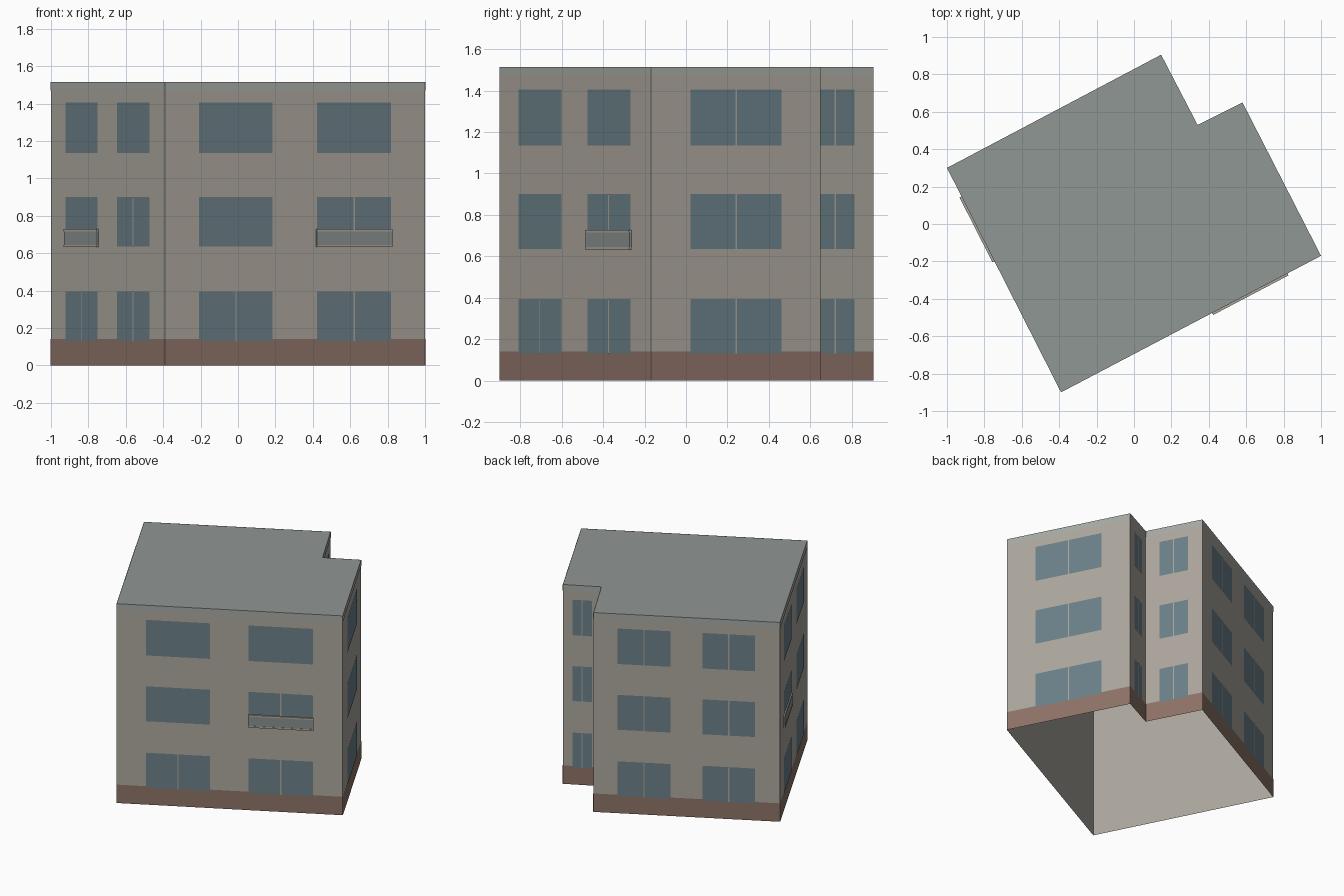
import bpy
from mathutils import Vector

if "Cube" in bpy.data.objects:
    bpy.data.objects.remove(bpy.data.objects["Cube"])

H = 1.515                                   # roof height
PLAN = [Vector(p) for p in [(-1.0, 0.30), (-0.39, -0.90), (1.0, -0.17),
                            (0.58, 0.65), (0.34, 0.53), (0.145, 0.905)]]
ROWS = [(0.13, 0.395), (0.635, 0.90), (1.135, 1.405)]
PAIR = [(0.13, 0.413), (0.584, 0.868)]      # two windows on a long wall
WIDE, NARROW = [(0.232, 0.768)], [(0.25, 0.75)]
COLUMNS = [PAIR, PAIR, WIDE, NARROW, NARROW, PAIR]
# (wall, row, column) of windows without a centre bar
PLAIN = {(0, 2, 0), (0, 2, 1), (0, 1, 0), (1, 2, 0), (1, 2, 1), (1, 1, 0)}
BALCONIES = [(0, 0), (1, 1)]                # (wall, column) on the middle row


def material(name, rgb):
    m = bpy.data.materials.new(name)
    m.diffuse_color = (*rgb, 1)
    m.use_nodes = True
    m.node_tree.nodes["Principled BSDF"].inputs["Base Color"].default_value = m.diffuse_color
    return m


WALL = material("wall", (0.41, 0.38, 0.335))
ROOF = material("roof", (0.28, 0.31, 0.295))
TRIM = material("trim", (0.38, 0.40, 0.37))
BASE = material("base", (0.27, 0.17, 0.135))
GLASS = material("glass", (0.147, 0.216, 0.246))
PANEL = material("balcony_panel", (0.25, 0.28, 0.27))


def make(name, verts, faces, mat):
    me = bpy.data.meshes.new(name)
    me.from_pydata(verts, [], faces)
    me.materials.append(mat)
    ob = bpy.data.objects.new(name, me)
    bpy.context.collection.objects.link(ob)
    return ob


def on_wall(i, t, out):
    """Plan point at fraction t along wall i, pushed outwards."""
    a, b = PLAN[i], PLAN[(i + 1) % len(PLAN)]
    d = (b - a).normalized()
    return a.lerp(b, t) + Vector((d.y, -d.x)) * out


def quads(name, rects, mat):
    """Flat panels; each rect is wall, t0, t1, z0, z1, out."""
    verts, faces = [], []
    for i, t0, t1, z0, z1, out in rects:
        p, q, n = on_wall(i, t0, out), on_wall(i, t1, out), len(verts)
        verts += [(*p, z0), (*q, z0), (*q, z1), (*p, z1)]
        faces.append((n, n + 1, n + 2, n + 3))
    return make(name, verts, faces, mat)


def wall_box(name, i, t0, t1, z0, z1, out, mat):
    """Box standing off wall i."""
    foot = [on_wall(i, t0, 0), on_wall(i, t0, out), on_wall(i, t1, out), on_wall(i, t1, 0)]
    verts = [(*p, z) for z in (z0, z1) for p in foot]
    faces = [(3, 2, 1, 0), (4, 5, 6, 7)] + [(k, (k + 1) % 4, (k + 1) % 4 + 4, k + 4) for k in range(4)]
    return make(name, verts, faces, mat)


N = len(PLAN)
# Body shell: walls and flat roof, open underneath
body = make("building_shell", [(*p, z) for z in (0, H) for p in PLAN],
            [(k, (k + 1) % N, (k + 1) % N + N, k + N) for k in range(N)]
            + [tuple(range(N, 2 * N))], WALL)
body.data.materials.append(ROOF)
body.data.polygons[N].material_index = 1

# Base band and roof edge band
quads("base_band", [(i, 0, 1, 0, 0.14, 0.0015) for i in range(N)], BASE)
quads("roof_edge_band", [(i, 0, 1, 1.47, H, 0.0015) for i in range(N)], TRIM)

# Windows and their centre bars
panes, bars = [], []
for i in range(N):
    length = (PLAN[(i + 1) % N] - PLAN[i]).length
    for r, (z0, z1) in enumerate(ROWS):
        for c, (t0, t1) in enumerate(COLUMNS[i]):
            panes.append((i, t0, t1, z0, z1, 0.003))
            if (i, r, c) not in PLAIN:
                m, w = (t0 + t1) / 2, 0.004 / length
                bars.append((i, m - w, m + w, z0, z1, 0.005))
quads("windows", panes, GLASS)
quads("window_bars", bars, WALL)

# Shallow balconies: slab, panel and handrail
for i, c in BALCONIES:
    t0, t1 = COLUMNS[i][c]
    t0, t1 = t0 - 0.003, t1 + 0.003
    wall_box("balcony_slab", i, t0, t1, 0.632, 0.645, 0.012, WALL)
    wall_box("balcony_panel", i, t0, t1, 0.645, 0.716, 0.010, PANEL)
    wall_box("balcony_rail", i, t0, t1, 0.716, 0.728, 0.012, WALL)
